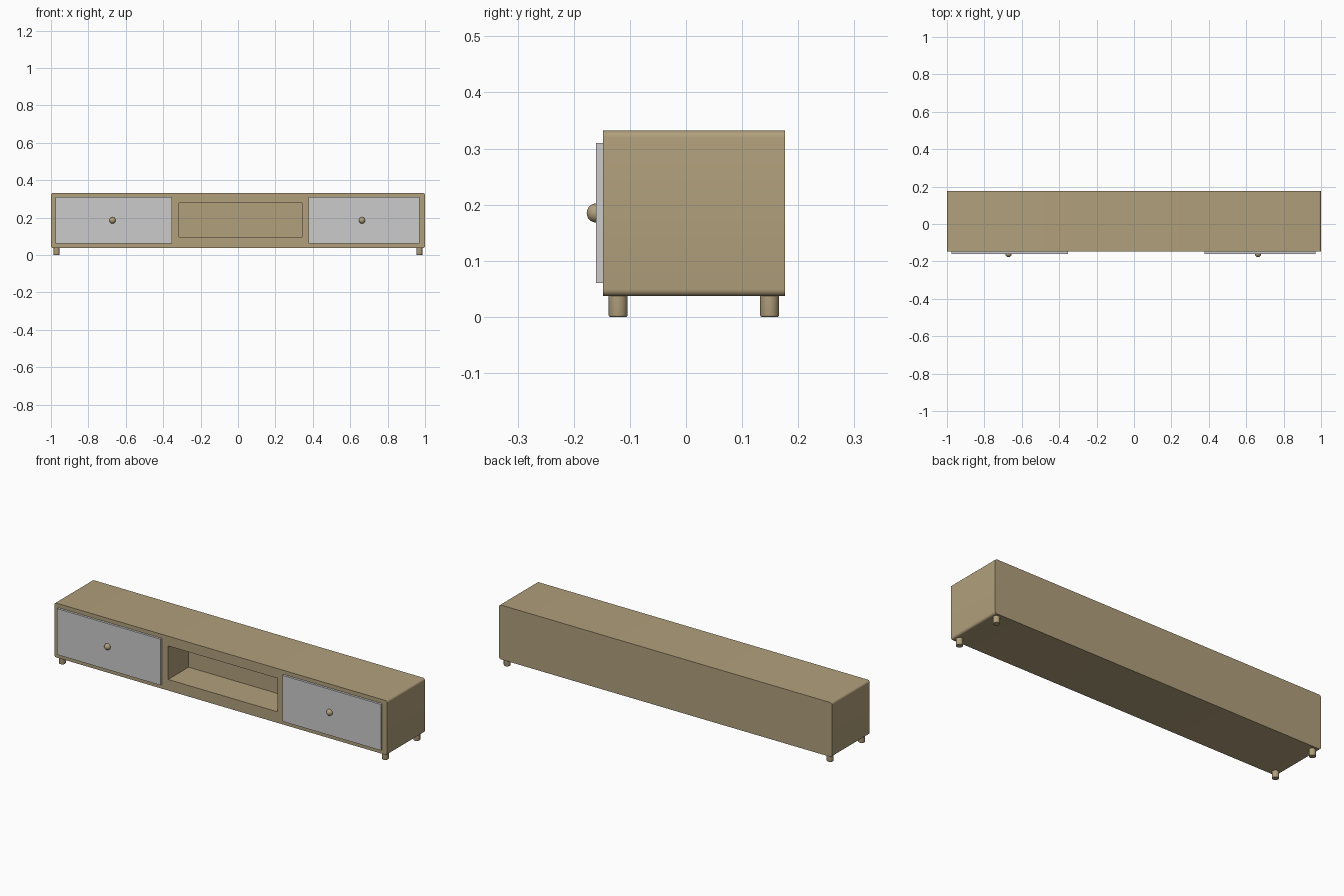
import bpy, bmesh, math

if "Cube" in bpy.data.objects:
    bpy.data.objects.remove(bpy.data.objects["Cube"])

tan = bpy.data.materials.new("tan_wood")
tan.diffuse_color = (0.44, 0.35, 0.2, 1)
tan.use_nodes = True
tan.node_tree.nodes["Principled BSDF"].inputs["Base Color"].default_value = tan.diffuse_color


def make_object(name, bm, mat=None, smooth=True):
    mesh = bpy.data.meshes.new(name)
    bmesh.ops.recalc_face_normals(bm, faces=bm.faces)
    bm.to_mesh(mesh)
    bm.free()
    ob = bpy.data.objects.new(name, mesh)
    bpy.context.collection.objects.link(ob)
    if mat:
        mesh.materials.append(mat)
    if smooth:
        bpy.ops.object.select_all(action='DESELECT')
        ob.select_set(True)
        bpy.context.view_layer.objects.active = ob
        bpy.ops.object.shade_smooth_by_angle(angle=math.radians(35))
    return ob


def box(name, x, y, z, mat=None, round_y=0):
    """Box from (min, max) ranges; round_y rounds the edges running along y."""
    bm = bmesh.new()
    bmesh.ops.create_cube(bm, size=1)
    for v in bm.verts:
        v.co = [r[0] if c < 0 else r[1] for c, r in zip(v.co, (x, y, z))]
    if round_y:
        edges = [e for e in bm.edges
                 if abs(e.verts[0].co.y - e.verts[1].co.y) > 0.01]
        bmesh.ops.bevel(bm, geom=edges, offset=round_y, segments=5,
                        profile=0.5, affect='EDGES')
    return make_object(name, bm, mat, smooth=round_y > 0)


# Cabinet body with rounded long edges
body = box("cabinet_body", (-1, 1), (-0.148, 0.176), (0.037, 0.332), tan, 0.012)

# Open niche in the middle
cutter = box("niche_cutter", (-0.316, 0.341), (-0.25, 0.027), (0.097, 0.279), tan)
cutter.hide_render = True
mod = body.modifiers.new("niche", 'BOOLEAN')
mod.operation = 'DIFFERENCE'
mod.solver = 'EXACT'
mod.object = cutter
bpy.context.view_layer.objects.active = body
bpy.ops.object.modifier_apply(modifier=mod.name)
bpy.data.objects.remove(cutter)

# Doors with round knobs
for side, x0, x1, knob_x in (("left", -0.975, -0.353, -0.671),
                             ("right", 0.378, 0.97, 0.663)):
    box(side + "_door", (x0, x1), (-0.16, -0.148), (0.06, 0.31))
    bm = bmesh.new()
    bmesh.ops.create_uvsphere(bm, u_segments=32, v_segments=16, radius=0.017)
    knob = make_object(side + "_knob", bm, tan)
    knob.location = (knob_x, -0.16, 0.185)

# Short round feet with softened bottom rims
for sx, side in ((-1, "left"), (1, "right")):
    for y, end in ((-0.121, "front"), (0.149, "back")):
        bm = bmesh.new()
        bmesh.ops.create_cone(bm, cap_ends=True, segments=32, radius1=0.0168,
                              radius2=0.0168, depth=0.038)
        rim = [e for e in bm.edges if all(v.co.z < 0 for v in e.verts)]
        bmesh.ops.bevel(bm, geom=rim, offset=0.003, segments=3,
                        profile=0.5, affect='EDGES')
        foot = make_object(f"{end}_{side}_foot", bm, tan)
        foot.location = (sx * 0.97, y, 0.019)
